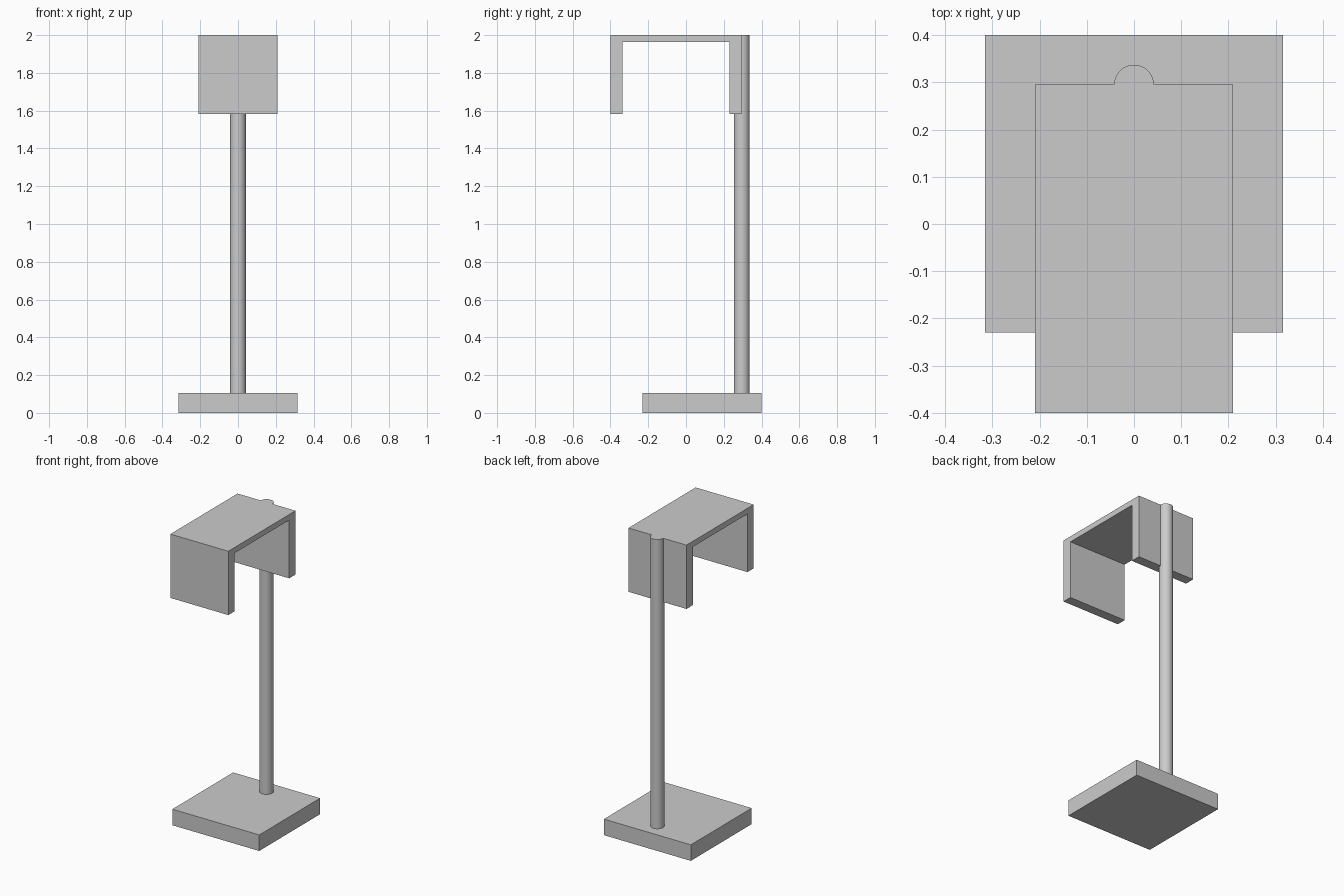
import bpy, bmesh

if "Cube" in bpy.data.objects:
    bpy.data.objects.remove(bpy.data.objects["Cube"])


def extrude_profile(name, pts, direction):
    """Closed prism made by extruding a planar outline along a vector."""
    bm = bmesh.new()
    face = bm.faces.new([bm.verts.new(p) for p in pts])
    ext = bmesh.ops.extrude_face_region(bm, geom=[face])
    verts = [g for g in ext["geom"] if isinstance(g, bmesh.types.BMVert)]
    bmesh.ops.translate(bm, verts=verts, vec=direction)
    bmesh.ops.recalc_face_normals(bm, faces=bm.faces)
    mesh = bpy.data.meshes.new(name)
    bm.to_mesh(mesh)
    bm.free()
    obj = bpy.data.objects.new(name, mesh)
    bpy.context.collection.objects.link(obj)
    return obj


# Square base slab
x, front, back, base_top = 0.315, -0.23, 0.40, 0.105
extrude_profile("base",
                [(-x, front, 0), (x, front, 0), (x, back, 0), (-x, back, 0)],
                (0, 0, base_top))

# U-shaped hood, open downwards and at both sides
w = 0.21
outer_front, inner_front, inner_back, outer_back = -0.40, -0.337, 0.23, 0.295
bottom, ceiling, top = 1.582, 1.963, 2.0
outline = [(outer_front, bottom), (inner_front, bottom),
           (inner_front, ceiling), (inner_back, ceiling),
           (inner_back, bottom), (outer_back, bottom),
           (outer_back, top), (outer_front, top)]
extrude_profile("hood", [(-w, y, z) for y, z in outline], (2 * w, 0, 0))

# Round pole, half sunk into the rear hood wall
pole_bottom = base_top - 0.005
bpy.ops.mesh.primitive_cylinder_add(
    vertices=48, radius=0.042, depth=top - pole_bottom,
    location=(0, outer_back, (top + pole_bottom) / 2))
pole = bpy.context.object
pole.name = "pole"
bpy.ops.object.shade_smooth_by_angle()
